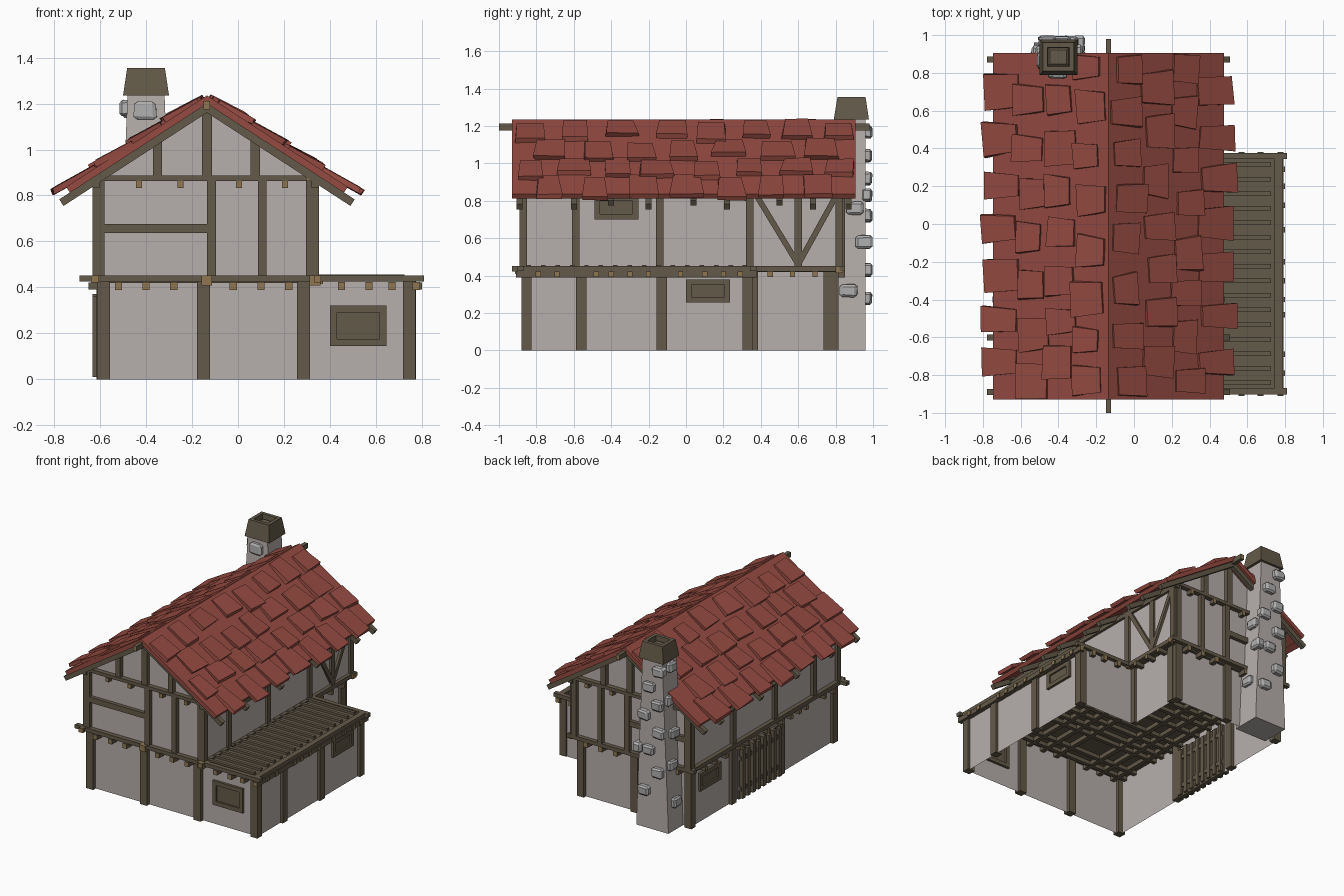
import bpy, bmesh, math, random
from mathutils import Matrix, Vector

if "Cube" in bpy.data.objects:
    bpy.data.objects.remove(bpy.data.objects["Cube"])
random.seed(4)

def material(name, rgb):
    m = bpy.data.materials.new(name)
    m.diffuse_color = (*rgb, 1)
    m.use_nodes = True
    m.node_tree.nodes["Principled BSDF"].inputs["Base Color"].default_value = m.diffuse_color
    return m

MATS = [material("plaster", (.47, .43, .415)), material("timber", (.125, .102, .066)),
        material("end_grain", (.28, .185, .082)), material("red_tile", (.30, .070, .053)),
        material("stone", (.43, .43, .43))]
WALL, WOOD, END, TILE, STONE = range(5)
parts = {}

def part(name):
    return parts.setdefault(name, bmesh.new())

def block(name, matrix, mat, taper=1, jitter=0, bevel=0, ends=None):
    """Unit cube through a matrix; taper narrows y at the +x end; ends = axis with end-grain caps."""
    tmp = bmesh.new()
    bmesh.ops.create_cube(tmp, size=1)
    for v in tmp.verts:
        if v.co.x > 0:
            v.co.y *= taper
        v.co += Vector([random.uniform(-jitter, jitter) for _ in range(3)])
    for f in tmp.faces:
        f.normal_update()
        f.material_index = END if ends is not None and abs(f.normal[ends]) > .9 else mat
    if bevel:
        bmesh.ops.bevel(tmp, geom=tmp.edges[:], offset=bevel, segments=1, affect='EDGES', material=-1)
    tmp.transform(matrix)
    me = bpy.data.meshes.new("tmp")
    tmp.to_mesh(me)
    tmp.free()
    part(name).from_mesh(me)
    bpy.data.meshes.remove(me)

def box(name, x0, x1, y0, y1, z0, z1, mat=WOOD, **kw):
    c = Vector((x0 + x1, y0 + y1, z0 + z1)) / 2
    block(name, Matrix.Translation(c) @ Matrix.Diagonal((x1 - x0, y1 - y0, z1 - z0, 1)), mat, **kw)

def beam(name, p, q, w, d, mat=WOOD, **kw):
    """Bar between two points."""
    p, q = Vector(p), Vector(q)
    rot = (q - p).to_track_quat('X', 'Z').to_matrix().to_4x4()
    block(name, Matrix.Translation((p + q) / 2) @ rot @ Matrix.Diagonal(((q - p).length, w, d, 1)), mat, **kw)

def prism(name, pts, vec, mat, caps=True):
    """Extrude an outline along a vector."""
    bm = part(name)
    a = [bm.verts.new(p) for p in pts]
    b = [bm.verts.new(Vector(p) + Vector(vec)) for p in pts]
    n = len(a)
    faces = [bm.faces.new((a[i], a[(i + 1) % n], b[(i + 1) % n], b[i])) for i in range(n)]
    if caps:
        faces += [bm.faces.new(a[::-1]), bm.faces.new(b)]
    for f in faces:
        f.material_index = mat

def frustum(name, r0, z0, r1, z1, mat):
    bm = part(name)
    ring = lambda r, z: [bm.verts.new((r[i], r[j], z)) for i, j in ((0, 2), (1, 2), (1, 3), (0, 3))]
    a, b = ring(r0, z0), ring(r1, z1)
    fs = [bm.faces.new((a[i], a[(i + 1) % 4], b[(i + 1) % 4], b[i])) for i in range(4)]
    fs += [bm.faces.new(a[::-1]), bm.faces.new(b)]
    for f in fs:
        f.material_index = mat
    return fs[-1]

# Plaster walls: open L-shaped ground floor and gabled upper floor
RX, RZ = -.135, 1.235
plan = [(-.59, -.85), (.755, -.85), (.755, .35), (.3, .35), (.3, .79), (-.59, .79)]
prism("ground_walls", [(x, y, 0) for x, y in plan], (0, 0, .43), WALL, caps=False)
gable = [(-.61, .43), (.335, .43), (.335, .885), (RX, 1.195), (-.61, .885)]
prism("upper_walls", [(x, -.86, z) for x, z in gable], (0, 1.68, 0), WALL)

# Ground posts
for x in (-.585, -.15, .285, .745):
    box("ground_posts", x - .028, x + .028, -.88, -.825, 0, .43)
for x in (-.585, -.15, .285):
    box("ground_posts", x - .028, x + .028, .765, .815, 0, .43)
for y in (-.56, -.13, .33):
    box("ground_posts", .72, .775, y - .028, y + .028, 0, .43)
box("ground_posts", .275, .32, .735, .785, 0, .43)
box("ground_posts", .275, .32, .35, .385, 0, .43)
for y in (-.24, .32):
    box("ground_posts", -.615, -.565, y - .028, y + .028, 0, .43)

# Floor deck, annex roof with battens, rim beams
box("floor_deck", -.61, .335, -.86, .81, .42, .44)
box("annex_roof", .3, .78, -.88, .36, .425, .44)
for i in range(16):
    y = -.84 + i * .077
    box("annex_battens", .34, .725, y - .012, y + .012, .43, .457)
for y in (-.885, .36):
    box("rim_beams", -.69 if y < 0 else .3, .81, y - .017, y + .017, .425, .452)
box("rim_beams", .745, .785, -.9, .375, .425, .452)
box("rim_beams", -.66, .37, .82, .85, .425, .452)
box("rim_beams", .33, .36, -.93, .84, .422, .452, ends=1)
box("rim_beams", -.64, -.605, -.93, .84, .422, .452, ends=1)
for x in (-.135, .335):
    box("beam_ends", x - .023, x + .023, -.915, -.86, .408, .452, END)
for y in (-.87, .35, .82):
    box("beam_ends", .34, .37, y - .02, y + .02, .415, .45, END)

# Crossing floor joists with pale ends
for x in (-.52, -.4, -.28, -.02, .1, .22, .45, .57, .67, .775):
    box("floor_joists", x - .016, x + .016, -.91, .38 if x > .3 else .85, .39, .424, ends=1)
for y in (-.79, -.69, -.48, -.4, -.3, -.2, -.03, .1, .2, .29, .45, .57, .69):
    box("floor_joists", -.65, .8 if y < .36 else .37, y - .014, y + .014, .392, .422, ends=0)

# Upper timber frame on both gable ends
def roof_under(x):
    return 1.195 - abs(x - RX) * .65

for y0, y1 in ((-.89, -.85), (.81, .85)):
    for x, w in ((-.605, .05), (-.115, .04), (.105, .036), (.315, .04)):
        box("upper_posts", x - w / 2, x + w / 2, y0, y1, .45, .87)
    for x, w in ((-.35, .04), (RX, .045), (.075, .04)):
        box("gable_posts", x - w / 2, x + w / 2, y0, y1, .88, roof_under(x))
    box("tie_beams", -.645, .37, y0 - .005, y1 + .005, .862, .886)
    box("gable_rails", -.58, -.13, y0 + .003, y1 - .003, .637, .677)
for x in (-.43, -.25, .005, .205):
    box("upper_joists", x - .013, x + .013, -.9, .86, .832, .862, ends=1)
box("upper_joists", .295, .34, -.905, -.85, .862, .888, END)

# Upper timber frame on the long sides
for x0, x1 in ((.32, .352), (-.632, -.6)):
    for y in (-.87, -.59, -.14, .34, .82):
        box("side_posts", x0, x1, y - .02, y + .02, .45, .86)
    box("wall_plates", x0, x1, -.9, .86, .835, .865)
box("brace_post", .325, .35, .58, .62, .45, .85)
for y in (.37, .81):
    beam("diagonal_braces", (.337, y, .84), (.337, .6, .46), .03, .03)

# Roof slabs, rafters, ridge beam
CA, SA = math.cos(math.radians(33)), math.sin(math.radians(33))
def slope(side, s, y, h=0):
    return Vector((RX + side * (s * CA + h * SA), y, RZ - s * SA + h * CA))

for side in (-1, 1):
    prism("roof_slab", [slope(side, 0, -.93), slope(side, .73, -.93),
                        slope(side, .73, -.93, -.03), (RX, -.93, RZ - .036)], (0, 1.835, 0), TILE)
    for y in (-.89, -.6, -.4, -.2, .04, .22, .5, .68, .87):
        beam("rafters", slope(side, .02, y, -.046), slope(side, .785 if y not in (-.4, .04, .5) else .75, y, -.046), .032, .034)
    # Irregular roof tiles in staggered rows, lower edge lifted
    for row, s in enumerate((.12, .31, .49, .675)):
        y = -.83 + (row % 2) * .1
        while y < .86:
            w, ln = random.uniform(.13, .19), random.uniform(.14, .19)
            if row == 3:
                ln = .21
            t = s + random.uniform(-.025, .025)
            yc = min(y, .895 - w / 2)
            if not (side < 0 and .7 < yc and .2 < t < .45):
                beam("roof_tiles", slope(side, t + ln / 2, yc, .014), slope(side, t - ln / 2, yc + random.uniform(-.01, .01), 0),
                     w, .026, TILE, taper=random.uniform(.75, .95), jitter=.03)
            y += random.uniform(.21, .27)
box("ridge_beam", RX - .014, RX + .014, -1, .98, 1.175, 1.212, ends=1)

# Windows: frame bars around a recessed panel
def window(place, a0, a1, z0, z1):
    f = .03
    for u0, u1, v0, v1, d in ((a0, a1, z0, z0 + f, .018), (a0, a1, z1 - f, z1, .018), (a0, a0 + f, z0, z1, .018),
                              (a1 - f, a1, z0, z1, .018), (a0 + f, a1 - f, z0 + f, z1 - f, .006)):
        axis, pos = place
        if axis == 'y':
            box("windows", u0, u1, pos - d, pos + d, v0, v1)
        else:
            box("windows", pos - d, pos + d, u0, u1, v0, v1)

window(('y', -.85), .4, .645, .145, .322)
window(('x', .755), 0, .235, .255, .38)
window(('x', .335), -.49, -.255, .70, .83)
window(('x', -.59), .46, .7, .23, .36)

# Slatted side door
box("side_door", -.605, -.575, -.21, .25, 0, .37)
for i in range(8):
    y = -.19 + i * .06
    box("door_slats", -.632, -.56, y - .015, y + .015, .01, .36 + .012 * (i % 2))
for z in (.08, .3):
    box("door_rails", -.622, -.565, -.21, .25, z - .015, z + .015)

# Chimney with hollow cap and set stones
frustum("chimney", (-.53, -.27, .75, .96), 0, (-.48, -.32, .80, .96), 1.25, WALL)
top = frustum("chimney_cap", (-.5, -.3, .79, .978), 1.235, (-.482, -.318, .81, .96), 1.355, WOOD)
cap = part("chimney_cap")
cap.normal_update()
bmesh.ops.inset_region(cap, faces=[top], thickness=.035, depth=0)
bmesh.ops.inset_region(cap, faces=[top], thickness=.004, depth=-.04)
bmesh.ops.inset_region(cap, faces=[top], thickness=.015, depth=.01)

def stone(x, y, z, sx, sy, sz):
    block("chimney_stones", Matrix.Translation((x, y, z)) @ Matrix.Diagonal((sx, sy, sz, 1)),
          STONE, jitter=.07, bevel=.17)

for i, z in enumerate((.28, .43, .58, .72, .83, .92, 1.04, 1.17)):
    stone(-.4 + (.06, -.05, .02, -.06)[i % 4], .965, z, .09, .06, .07)
for side, y, z in ((1, .87, .32), (1, .9, .76), (1, .95, .58), (-1, .87, .2), (-1, .9, .48),
                   (-1, .87, .70), (-1, .9, .95), (-1, .87, 1.18)):
    stone(-.4 + side * (.13 - .04 * z), y, z, .06, .09, .07)
stone(-.405, .795, 1.17, .095, .05, .075)

# Turn every part into an object
for name, bm in parts.items():
    bmesh.ops.recalc_face_normals(bm, faces=bm.faces[:])
    me = bpy.data.meshes.new(name)
    for m in MATS:
        me.materials.append(m)
    bm.to_mesh(me)
    bm.free()
    bpy.context.collection.objects.link(bpy.data.objects.new(name, me))
